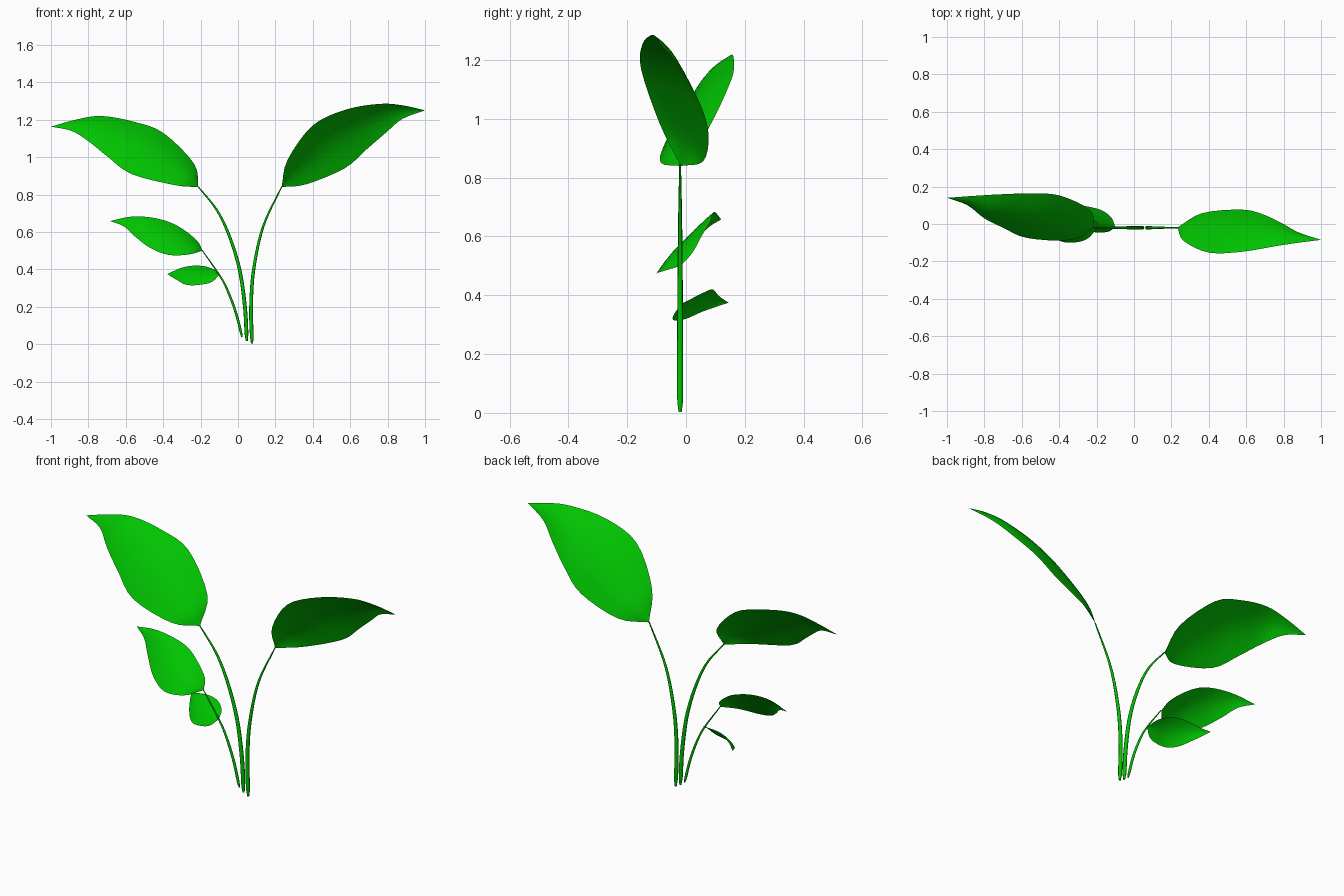
import bpy
import math
from mathutils import Vector

if "Cube" in bpy.data.objects:
    bpy.data.objects.remove(bpy.data.objects["Cube"])

green = bpy.data.materials.new("leaf_green")
green.diffuse_color = (0.0, 0.54, 0.0, 1)
green.use_nodes = True
green.node_tree.nodes["Principled BSDF"].inputs["Base Color"].default_value = green.diffuse_color


def smooth_path(pts, steps=4):
    """Catmull-Rom curve through the points."""
    p = [Vector(q) for q in pts]
    p = [2 * p[0] - p[1]] + p + [2 * p[-1] - p[-2]]
    out = []
    for i in range(1, len(p) - 2):
        a, b, c, d = p[i - 1:i + 3]
        for k in range(steps):
            t = k / steps
            out.append(0.5 * (2 * b + (c - a) * t + (2 * a - 5 * b + 4 * c - d) * t ** 2
                              + (3 * b - a - 3 * c + d) * t ** 3))
    return out + [p[-2]]


def leaf(name, base, tip, upper, lower, bulge=0.09, cols=8):
    """Thin blade lofted between an upper and a lower edge, arched upward across its width."""
    ua = smooth_path([base] + upper + [tip])
    lb = smooth_path([base] + lower + [tip])
    n = len(ua)
    axis = Vector(tip) - Vector(base)
    verts = [base]
    for r in range(1, n - 1):
        across = lb[r] - ua[r]
        mid = (ua[r + 1] + lb[r + 1]) - (ua[r - 1] + lb[r - 1])
        up = mid.cross(across).normalized()
        if up.z < 0:
            up = -up
        for c in range(cols + 1):
            arch = across.length * bulge * math.sin(math.pi * c / cols)
            verts.append(ua[r].lerp(lb[r], c / cols) + up * arch)
    verts.append(tip)
    idx = lambda r, c: 0 if r == 0 else len(verts) - 1 if r == n - 1 else 1 + (r - 1) * (cols + 1) + c
    faces = []
    for r in range(n - 1):
        for c in range(cols):
            quad = [idx(r, c), idx(r, c + 1), idx(r + 1, c + 1), idx(r + 1, c)]
            faces.append(list(dict.fromkeys(quad)))
    mesh = bpy.data.meshes.new(name)
    mesh.from_pydata(verts, [], faces)
    mesh.materials.append(green)
    mesh.shade_smooth()
    ob = bpy.data.objects.new(name, mesh)
    bpy.context.collection.objects.link(ob)


def stem(name, pts, r0, r1):
    """Tapered tube in the y = -0.02 plane with a narrowed foot."""
    path = smooth_path([(x, -0.02, z) for x, z in pts], 6)
    cu = bpy.data.curves.new(name, 'CURVE')
    cu.dimensions = '3D'
    cu.bevel_depth = 1.0
    cu.bevel_resolution = 2
    cu.use_fill_caps = True
    sp = cu.splines.new('POLY')
    sp.points.add(len(path) - 1)
    for i, (pt, co) in enumerate(zip(sp.points, path)):
        t = i / (len(path) - 1)
        pt.co = (*co, 1)
        pt.radius = (r0 + (r1 - r0) * t ** 2) * min(1, 0.5 + 0.4 * i)
    cu.materials.append(green)
    ob = bpy.data.objects.new(name, cu)
    bpy.context.collection.objects.link(ob)


# Stems
stem("stem_right", [(.075, .003), (.07, .2), (.084, .4), (.135, .63), (.235, .845)], .0105, .003)
stem("stem_left", [(.047, .018), (.037, .2), (.008, .4), (-.047, .58), (-.115, .72), (-.213, .842)], .0105, .003)
stem("stem_short", [(.022, .037), (-.012, .17), (-.057, .29), (-.1, .37), (-.192, .503)], .007, .0025)

# Leaves
leaf("leaf_right", (.233, -.018, .84), (1.0, -.085, 1.25),
     [(.265, -.09, .985), (.4, -.153, 1.17), (.58, -.148, 1.255), (.76, -.118, 1.285), (.88, -.1, 1.277)],
     [(.365, .058, .855), (.57, .077, .94), (.68, .055, 1.035), (.79, .005, 1.13), (.88, -.045, 1.205)])
leaf("leaf_left", (-.213, -.018, .84), (-1.0, .14, 1.163),
     [(-.235, .075, .965), (-.4, .153, 1.13), (-.56, .163, 1.19), (-.73, .158, 1.22), (-.86, .15, 1.202)],
     [(-.335, -.085, .85), (-.57, -.075, .91), (-.7, -.02, 1.005), (-.8, .03, 1.085), (-.89, .1, 1.14)])
leaf("leaf_middle", (-.192, -.018, .5), (-.685, .12, .658),
     [(-.212, .022, .545), (-.28, .055, .605), (-.36, .083, .65), (-.46, .09, .677), (-.57, .1, .682)],
     [(-.26, -.085, .48), (-.37, -.098, .477), (-.47, -.05, .515), (-.55, .02, .575), (-.61, .075, .63)])
leaf("leaf_small", (-.1, -.018, .37), (-.378, .145, .375),
     [(-.12, .033, .395), (-.17, .072, .415), (-.23, .09, .42), (-.29, .1, .412), (-.335, .115, .395)],
     [(-.145, -.043, .33), (-.23, -.04, .315), (-.285, 0, .32), (-.325, .05, .342), (-.355, .1, .36)])
